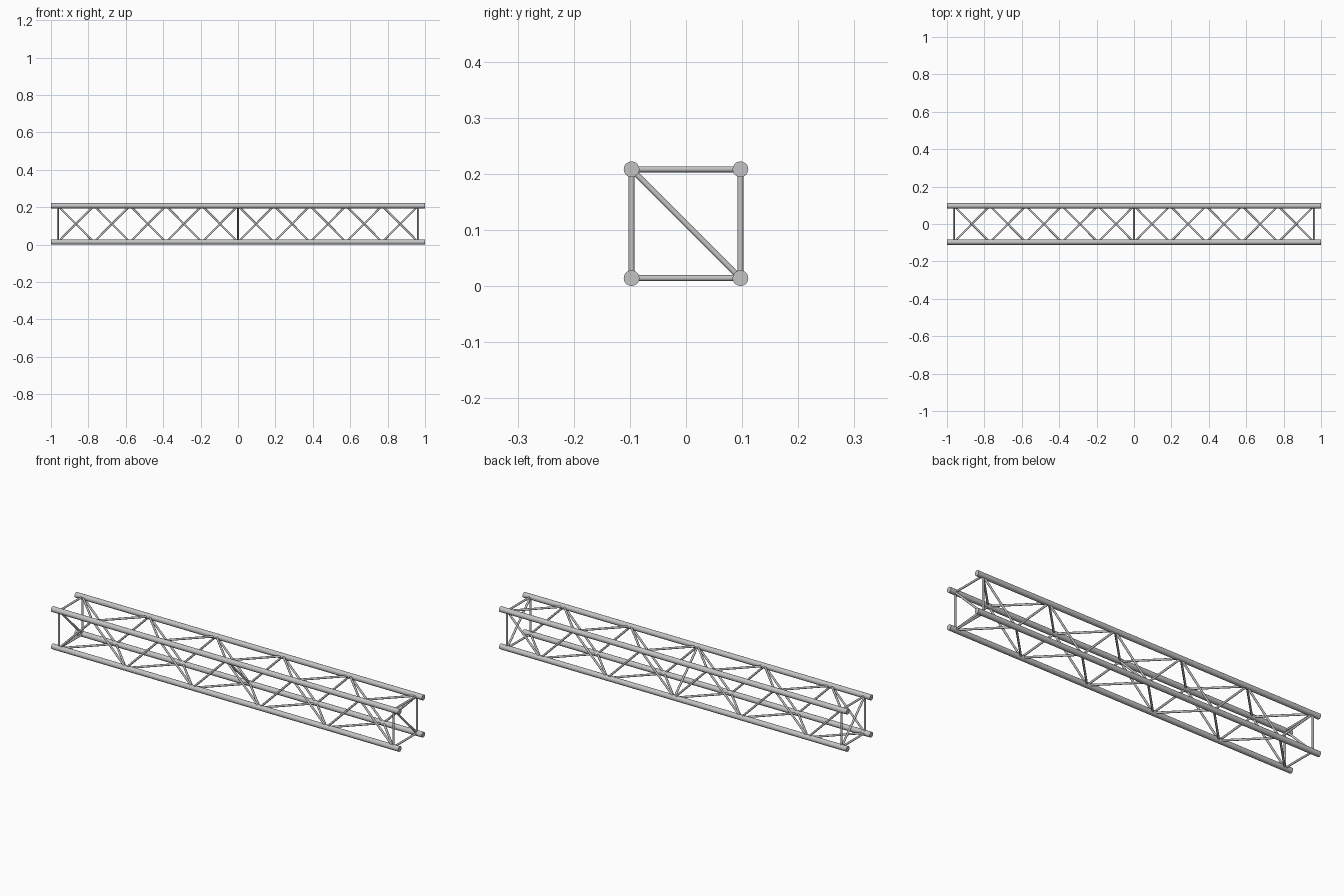
import bpy
import math
from mathutils import Vector

cube = bpy.data.objects.get("Cube")
if cube:
    bpy.data.objects.remove(cube, do_unlink=True)

CHORD_R = 0.014
BRACE_R = 0.0053
HALF = 0.097            # half the spacing between chord centres
MID_Z = CHORD_R + HALF
PANELS = 5              # panels on each side of the middle
PITCH = 0.1926

steel = bpy.data.materials.new("light grey steel")
steel.use_nodes = True
GREY = (0.55, 0.55, 0.55, 1)
steel.diffuse_color = GREY
steel.node_tree.nodes["Principled BSDF"].inputs["Base Color"].default_value = GREY


def corner(x, side, level):
    """Point on a chord axis; side and level are -1 or 1."""
    return Vector((x, side * HALF, MID_Z + level * HALF))


def tube(name, a, b, radius, sides):
    axis = b - a
    bpy.ops.mesh.primitive_cylinder_add(vertices=sides, radius=radius,
                                        depth=axis.length, location=(a + b) / 2)
    ob = bpy.context.object
    ob.name = name
    ob.rotation_mode = 'QUATERNION'
    ob.rotation_quaternion = axis.to_track_quat('Z', 'Y')
    ob.data.materials.append(steel)
    bpy.ops.object.shade_smooth_by_angle(angle=math.radians(40))
    return ob


def brace(name, a, b):
    return tube(name, a, b, BRACE_R, 12)


# Four long chords
LOOP = [(-1, -1), (1, -1), (1, 1), (-1, 1)]
for side, level in LOOP:
    name = ("front" if side < 0 else "back") + ("_bottom" if level < 0 else "_top") + "_chord"
    tube(name, corner(-1, side, level), corner(1, side, level), CHORD_R, 20)

# Square frames at both ends
for end in (-1, 1):
    x = end * PANELS * PITCH
    for i in range(4):
        brace("end_frame_bar", corner(x, *LOOP[i]), corner(x, *LOOP[(i + 1) % 4]))

# Cross diagonals at the ends and in the middle
for k in (-PANELS, 0, PANELS):
    brace("cross_diagonal", corner(k * PITCH, -1, 1), corner(k * PITCH, 1, -1))


# Zigzag lacing: the nodes swap between opposite chord pairs at each step
def nodes(k):
    return [(-1, 1), (1, -1)] if k % 2 == 0 else [(1, 1), (-1, -1)]


for k in range(-PANELS, PANELS):
    for start in nodes(k):
        for finish in nodes(k + 1):
            brace("lacing_bar", corner(k * PITCH, *start), corner((k + 1) * PITCH, *finish))
